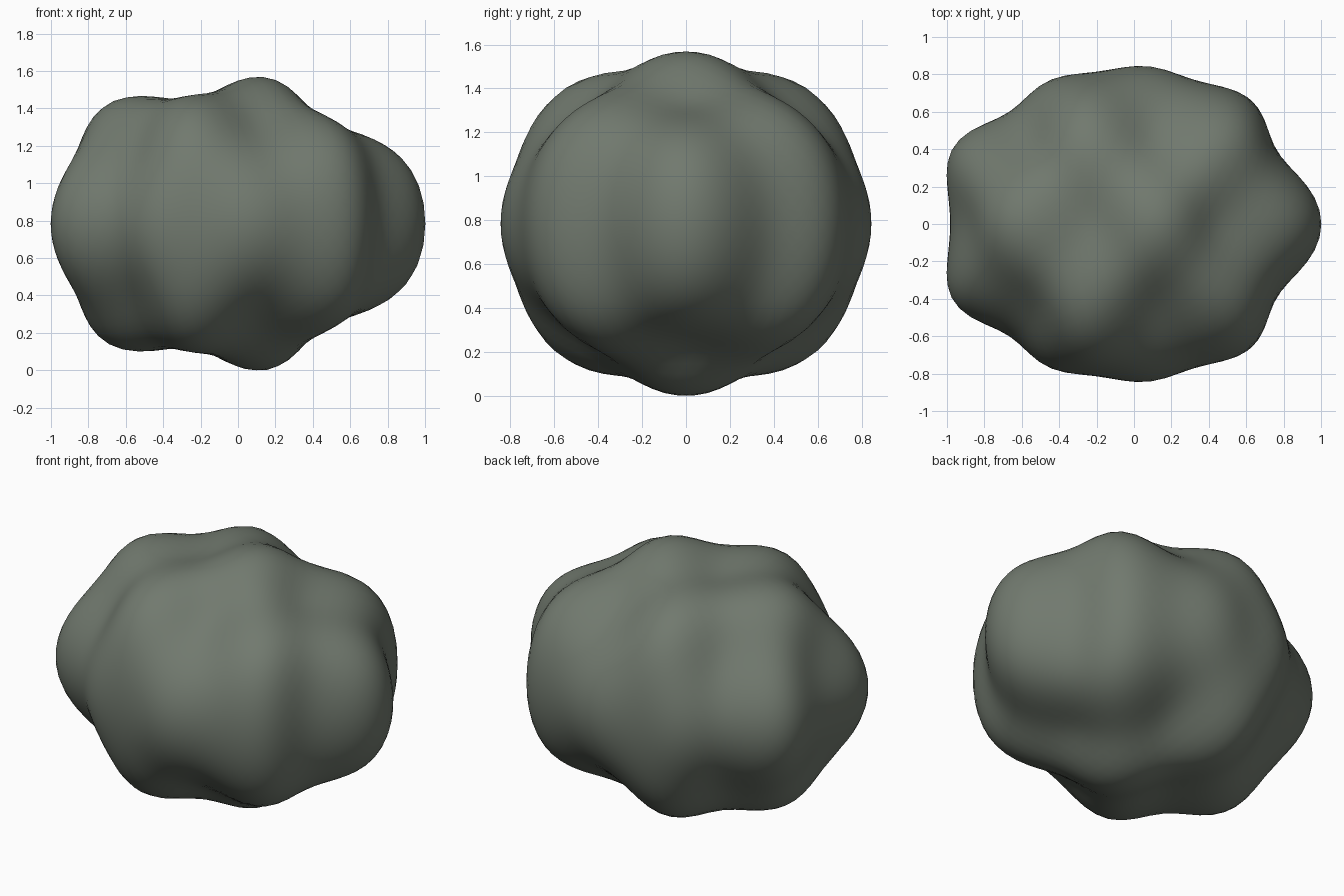
import bpy
import bmesh
from math import sin, cos, exp
from mathutils import Vector

cube = bpy.data.objects.get("Cube")
if cube:
    bpy.data.objects.remove(cube, do_unlink=True)

# Mossy grey stone colour
COLOR = (0.165, 0.192, 0.157, 1.0)
stone = bpy.data.materials.new("grey_green_stone")
stone.use_nodes = True
stone.diffuse_color = COLOR
bsdf = stone.node_tree.nodes["Principled BSDF"]
bsdf.inputs["Base Color"].default_value = COLOR
bsdf.inputs["Roughness"].default_value = 0.9

# Half sizes of the boulder before the waves swell it
RADII = Vector((0.985, 0.837, 0.739))


def swell(d):
    """Radius of the lumpy boulder in unit direction d."""
    waves = 0.08 * sin(8 * d.x) * cos(5 * d.y)
    end_fill = 0.015 * exp(-(d.y ** 2 + d.z ** 2) / 0.1) if d.x < 0 else 0
    return 1 + waves + end_fill


# Boulder: a sphere swollen by waves and flattened
bm = bmesh.new()
bmesh.ops.create_icosphere(bm, subdivisions=5, radius=1)
for v in bm.verts:
    d = v.co.normalized()
    v.co = d * RADII * swell(d)

# Centre it and stand it on the ground
xs = [v.co.x for v in bm.verts]
bottom = min(v.co.z for v in bm.verts)
shift = Vector((-(min(xs) + max(xs)) / 2, 0, -bottom))
bmesh.ops.translate(bm, verts=bm.verts, vec=shift)
for f in bm.faces:
    f.smooth = True

mesh = bpy.data.meshes.new("boulder")
bm.to_mesh(mesh)
bm.free()
mesh.materials.append(stone)
boulder = bpy.data.objects.new("boulder", mesh)
bpy.context.collection.objects.link(boulder)
